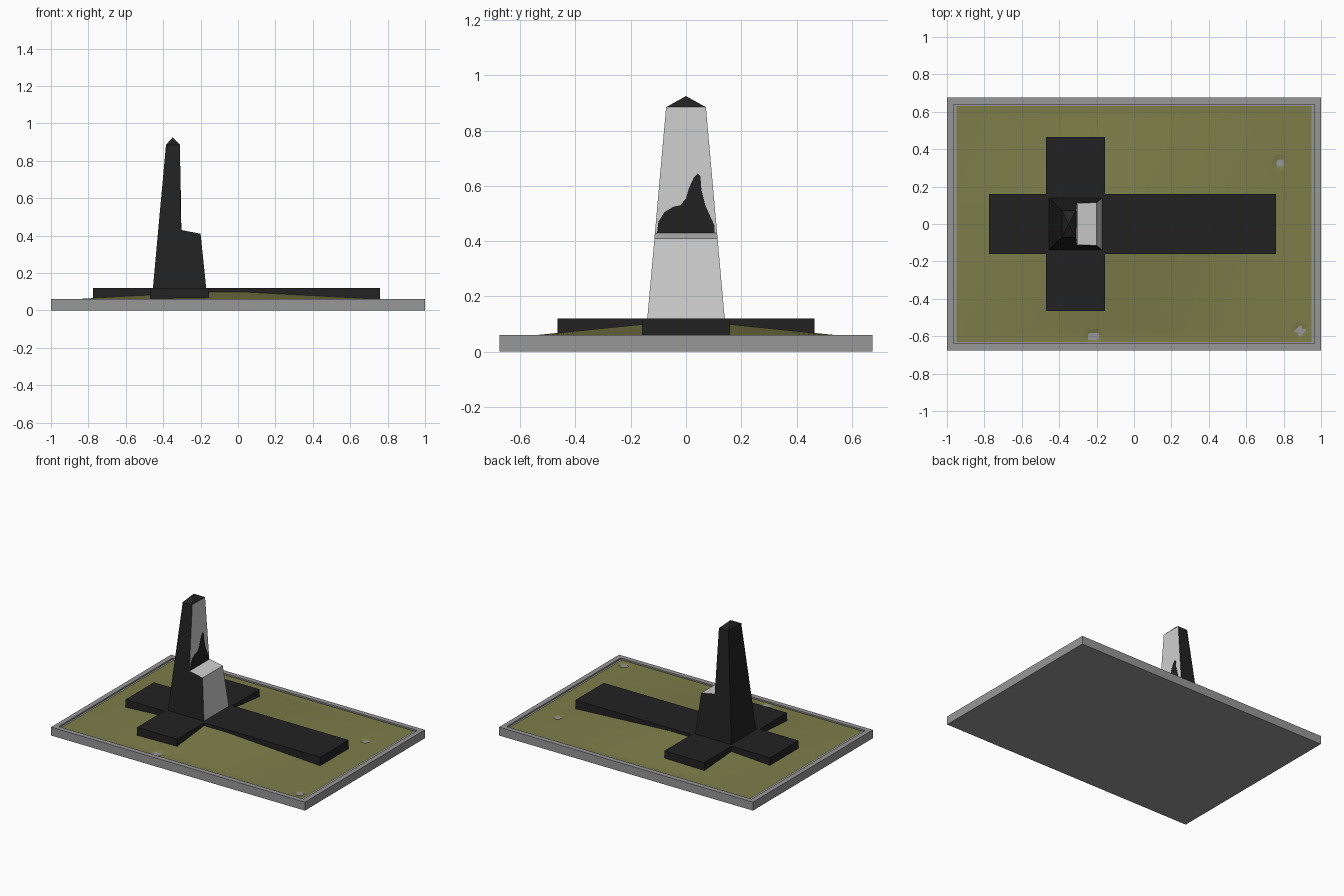
import bpy, bmesh, math
from mathutils import Vector

if "Cube" in bpy.data.objects:
    bpy.data.objects.remove(bpy.data.objects["Cube"])


def mat(name, r, g, b):
    m = bpy.data.materials.new(name)
    m.diffuse_color = (r, g, b, 1)
    m.use_nodes = True
    m.node_tree.nodes["Principled BSDF"].inputs["Base Color"].default_value = m.diffuse_color
    return m


STONE = mat("grey concrete", 0.31, 0.31, 0.31)
GRASS = mat("olive grass", 0.205, 0.205, 0.068)
BLACK = mat("black granite", 0.016, 0.016, 0.016)
PALE = mat("pale polished stone", 0.62, 0.62, 0.62)


def finish(name, bm, *mats):
    bmesh.ops.recalc_face_normals(bm, faces=bm.faces[:])
    me = bpy.data.meshes.new(name)
    bm.to_mesh(me)
    bm.free()
    for m in mats:
        me.materials.append(m)
    ob = bpy.data.objects.new(name, me)
    bpy.context.collection.objects.link(ob)
    return ob


def prism(name, points, offset, material):
    """Extrude a flat outline of 3D points by an offset vector."""
    bm = bmesh.new()
    f = bm.faces.new([bm.verts.new(p) for p in points])
    ext = bmesh.ops.extrude_face_region(bm, geom=[f])["geom"]
    bmesh.ops.translate(bm, vec=offset,
                        verts=[v for v in ext if isinstance(v, bmesh.types.BMVert)])
    return finish(name, bm, material)


# Base slab with a shallow recess leaving a raised rim
bm = bmesh.new()
bmesh.ops.create_cube(bm, size=1)
for v in bm.verts:
    v.co = Vector((v.co.x * 2, v.co.y * 1.35, (v.co.z + 0.5) * 0.06))
bm.faces.ensure_lookup_table()
top = max(bm.faces, key=lambda f: f.calc_center_median().z)
bmesh.ops.inset_region(bm, faces=[top], thickness=0.05)
ext = bmesh.ops.extrude_face_region(bm, geom=[top])["geom"]
bmesh.ops.delete(bm, geom=[top], context='FACES')
for v in ext:
    if isinstance(v, bmesh.types.BMVert):
        v.co.z = 0.05
finish("base_slab", bm, STONE)


# Grass mound rising gently toward the cross, with a few bare patches
bare = [(0.78, 0.32, 0.022), (0.89, -0.57, 0.025), (-0.22, -0.60, 0.025)]


def ground(x, y):
    u = min(1, max(0, (abs(x + 0.07) - 0.1) / 0.78))
    v = min(1, max(0, (abs(y) - 0.12) / 0.47))
    h = 0.055 + 0.048 * (1 - u) * (1 - v)
    for bx, by, r in bare:
        if math.hypot(x - bx, y - by) < r:
            h = 0.045
    return h


bm = bmesh.new()
bmesh.ops.create_grid(bm, x_segments=96, y_segments=64, size=1)
for v in bm.verts:
    x, y = v.co.x * 0.948, v.co.y * 0.63
    v.co = Vector((x, y, ground(x, y)))
for f in bm.faces:
    f.smooth = True
finish("grass_mound", bm, GRASS)

# Flat cross lying on the grass
half = [(-0.775, 0.16), (-0.47, 0.16), (-0.47, 0.465),
        (-0.155, 0.465), (-0.155, 0.16), (0.76, 0.16)]
outline = half + [(x, -y) for x, y in reversed(half)]
prism("ground_cross", [(x, y, 0.045) for x, y in outline], (0, 0, 0.075), BLACK)

# Tapered stele with a stepped front block and a pyramid cap
profile = [(-0.455, 0.119), (-0.17, 0.119), (-0.20, 0.41),
           (-0.305, 0.43), (-0.31, 0.885), (-0.385, 0.885)]


def half_width(z):
    return 0.14 + (0.072 - 0.14) * (z - 0.12) / 0.765


bm = bmesh.new()
sides = [[bm.verts.new((x, s * half_width(z), z)) for x, z in profile] for s in (-1, 1)]
for ring in sides:
    bm.faces.new(ring)
n = len(profile)
for i in range(n):
    j = (i + 1) % n
    if i != 4:  # top is closed by the cap
        bm.faces.new((sides[0][i], sides[0][j], sides[1][j], sides[1][i]))
apex = bm.verts.new((-0.35, 0, 0.925))
rim = [sides[0][4], sides[1][4], sides[1][5], sides[0][5]]
for i in range(4):
    bm.faces.new((rim[i], rim[(i + 1) % 4], apex))
bmesh.ops.recalc_face_normals(bm, faces=bm.faces[:])
# Front faces and the step are pale, all else black
for f in bm.faces:
    c = f.calc_center_median()
    if c.z < 0.88 and (f.normal.x > 0.5 or f.normal.z > 0.5):
        f.material_index = 1
finish("stele", bm, BLACK, PALE)

# Jagged dark silhouette inlaid on the upright face
edge = [(-0.105, 0.43), (-0.10, 0.47), (-0.078, 0.505), (-0.045, 0.525),
        (-0.02, 0.53), (0.0, 0.555), (0.01, 0.59), (0.028, 0.63),
        (0.042, 0.645), (0.052, 0.635), (0.056, 0.585), (0.07, 0.53),
        (0.09, 0.485), (0.104, 0.455), (0.104, 0.43)]
prism("dark_inlay", [(-0.305 - 0.005 * (z - 0.43) / 0.455 - 0.002, y, z) for y, z in edge],
      (0.004, 0, 0), BLACK)
